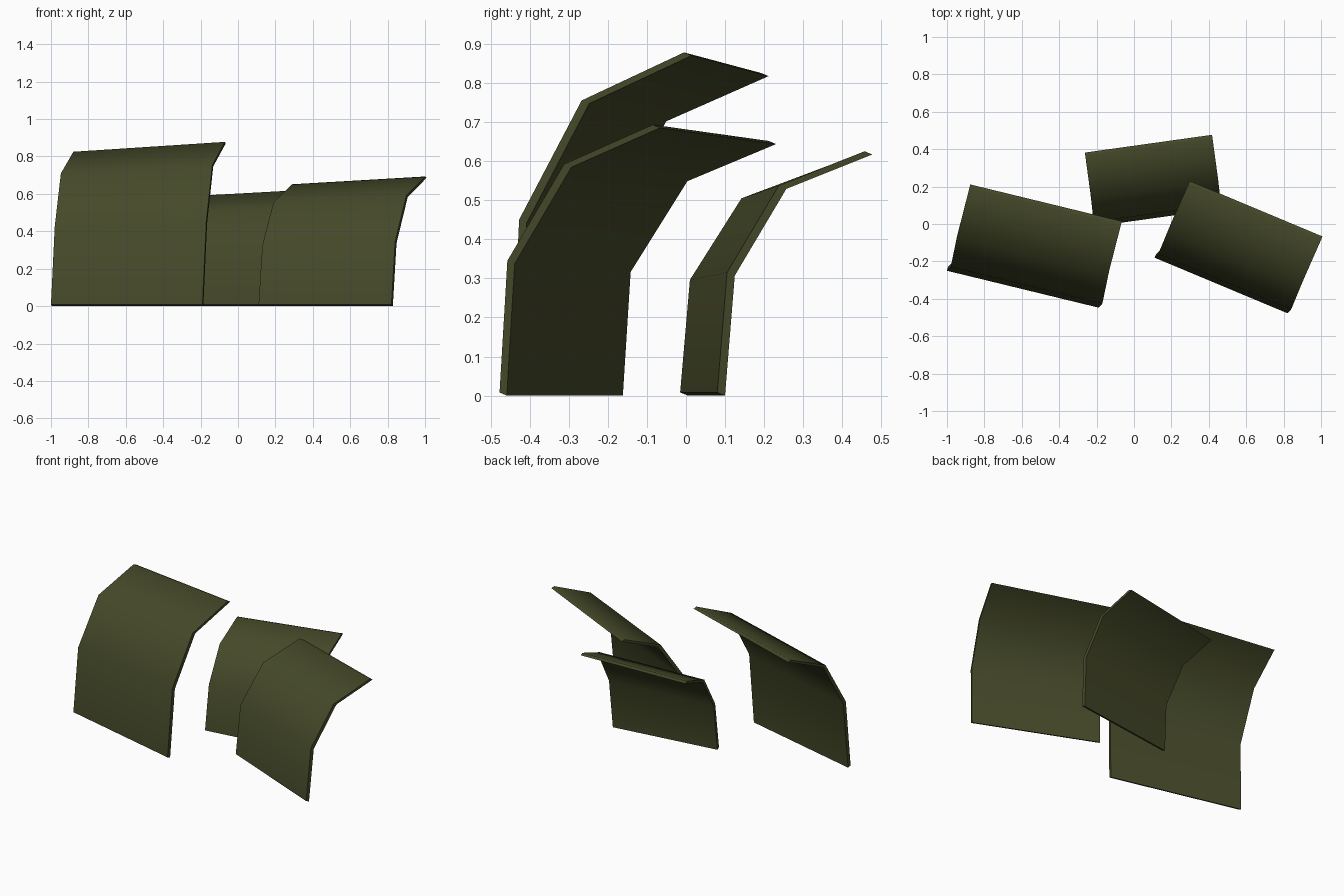
import bpy, bmesh, math
from mathutils import Vector

if "Cube" in bpy.data.objects:
    bpy.data.objects.remove(bpy.data.objects["Cube"])

olive = bpy.data.materials.new("olive_green")
olive.diffuse_color = (0.06, 0.067, 0.022, 1)
olive.use_nodes = True
olive.node_tree.nodes["Principled BSDF"].inputs["Base Color"].default_value = olive.diffuse_color


def blade(name, right_edge, width, shrink=0.94):
    """Bent thin sheet: right edge profile swept along the width vector, left end slightly lower."""
    w = Vector((width[0], width[1], 0))
    depth = Vector((w.y, -w.x, 0)).normalized()
    offset = depth * 0.02 + Vector((0, 0, -0.008))
    bm = bmesh.new()
    rings = []
    for p in right_edge:
        r = Vector(p)
        l = r + w
        l.z *= shrink
        if r.z < 0.01:
            r.z = l.z = 0.008
        rings.append([bm.verts.new(v) for v in (r, l, l + offset, r + offset)])
    for a, b in zip(rings, rings[1:]):
        for i in range(4):
            j = (i + 1) % 4
            bm.faces.new((a[i], a[j], b[j], b[i]))
    bm.faces.new(rings[0])
    bm.faces.new(rings[-1][::-1])
    bmesh.ops.recalc_face_normals(bm, faces=bm.faces)
    me = bpy.data.meshes.new(name)
    bm.to_mesh(me)
    bm.free()
    me.materials.append(olive)
    ob = bpy.data.objects.new(name, me)
    bpy.context.collection.objects.link(ob)
    bpy.ops.object.select_all(action='DESELECT')
    ob.select_set(True)
    bpy.context.view_layer.objects.active = ob
    bpy.ops.object.shade_smooth_by_angle(angle=math.radians(50))


# Tall left blade
blade("left_blade", [(-0.19, -0.447, 0), (-0.17, -0.427, 0.45),
                     (-0.137, -0.267, 0.755), (-0.07, -0.005, 0.878)], (-0.81, 0.197))
# Right blade
blade("right_blade", [(0.82, -0.477, 0), (0.84, -0.457, 0.345),
                      (0.90, -0.312, 0.592), (1.0, -0.085, 0.693)], (-0.71, 0.297))
# Small rear blade
blade("rear_blade", [(0.455, 0.08, 0), (0.465, 0.105, 0.315),
                     (0.45, 0.237, 0.537), (0.42, 0.457, 0.625)], (-0.68, -0.095))
